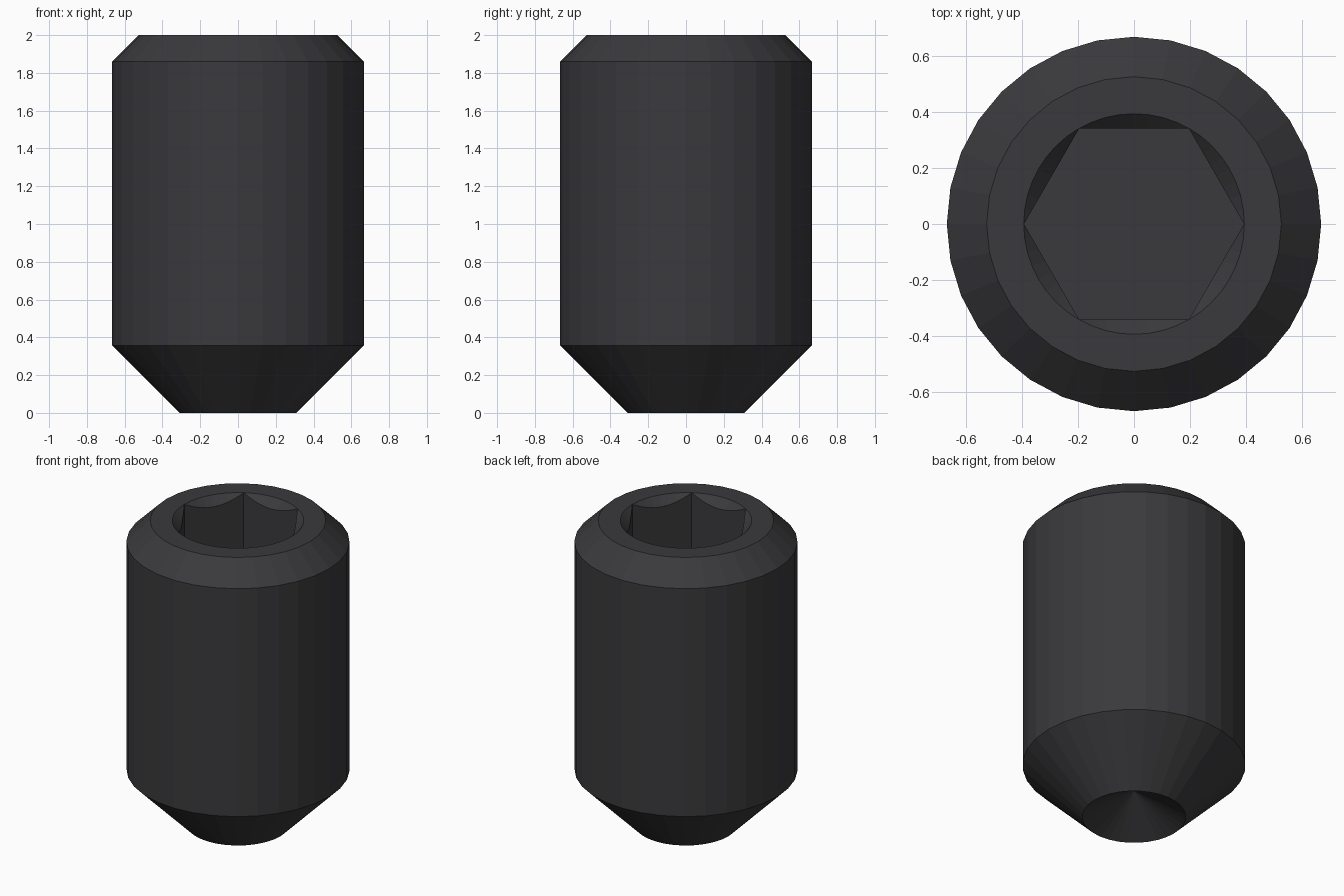
import bpy, bmesh
from math import cos, sin, tan, pi, radians

if "Cube" in bpy.data.objects:
    bpy.data.objects.remove(bpy.data.objects["Cube"])

black = bpy.data.materials.new("black_oxide")
black.diffuse_color = (0.042, 0.042, 0.046, 1)
black.use_nodes = True
black.node_tree.nodes["Principled BSDF"].inputs["Base Color"].default_value = black.diffuse_color


def lathe(name, profile, sides):
    """Closed solid turned around z; profile runs bottom to top, r = 0 is a point."""
    bm = bmesh.new()
    rings = []
    for r, z in profile:
        n = sides if r > 0 else 1
        rings.append([bm.verts.new((r * cos(2 * pi * i / sides),
                                    r * sin(2 * pi * i / sides), z)) for i in range(n)])
    for a, b in zip(rings, rings[1:]):
        for i in range(sides):
            j = (i + 1) % sides
            if len(a) == 1:
                bm.faces.new((a[0], b[j], b[i]))
            elif len(b) == 1:
                bm.faces.new((a[i], a[j], b[0]))
            else:
                bm.faces.new((a[i], a[j], b[j], b[i]))
    for ring in (rings[0], rings[-1]):
        if len(ring) > 1:
            bm.faces.new(ring)
    bmesh.ops.recalc_face_normals(bm, faces=bm.faces)
    mesh = bpy.data.meshes.new(name)
    bm.to_mesh(mesh)
    bm.free()
    mesh.materials.append(black)
    obj = bpy.data.objects.new(name, mesh)
    bpy.context.collection.objects.link(obj)
    return obj


R, TOP = 0.667, 2.0
CUP, SOCKET = 0.31, 0.392

# Body with hollow cup point, long lower cone and top chamfer
body = lathe("set_screw_body", [
    (0, CUP * tan(radians(30))), (CUP, 0), (R, 0.357),
    (R, 1.86), (0.525, TOP)], 32)

# Hexagonal socket and its 45 degree lead-in countersink
hex_cut = lathe("hex_socket_cutter", [(SOCKET, 1.17), (SOCKET, 2.2)], 6)
sink_cut = lathe("countersink_cutter", [
    (0, TOP - SOCKET - 0.001), (SOCKET + 0.101, TOP + 0.1)], 48)

for cutter in (hex_cut, sink_cut):
    cutter.hide_render = True
    cutter.hide_set(True)
    mod = body.modifiers.new(cutter.name, "BOOLEAN")
    mod.operation = "DIFFERENCE"
    mod.solver = "EXACT"
    mod.object = cutter
